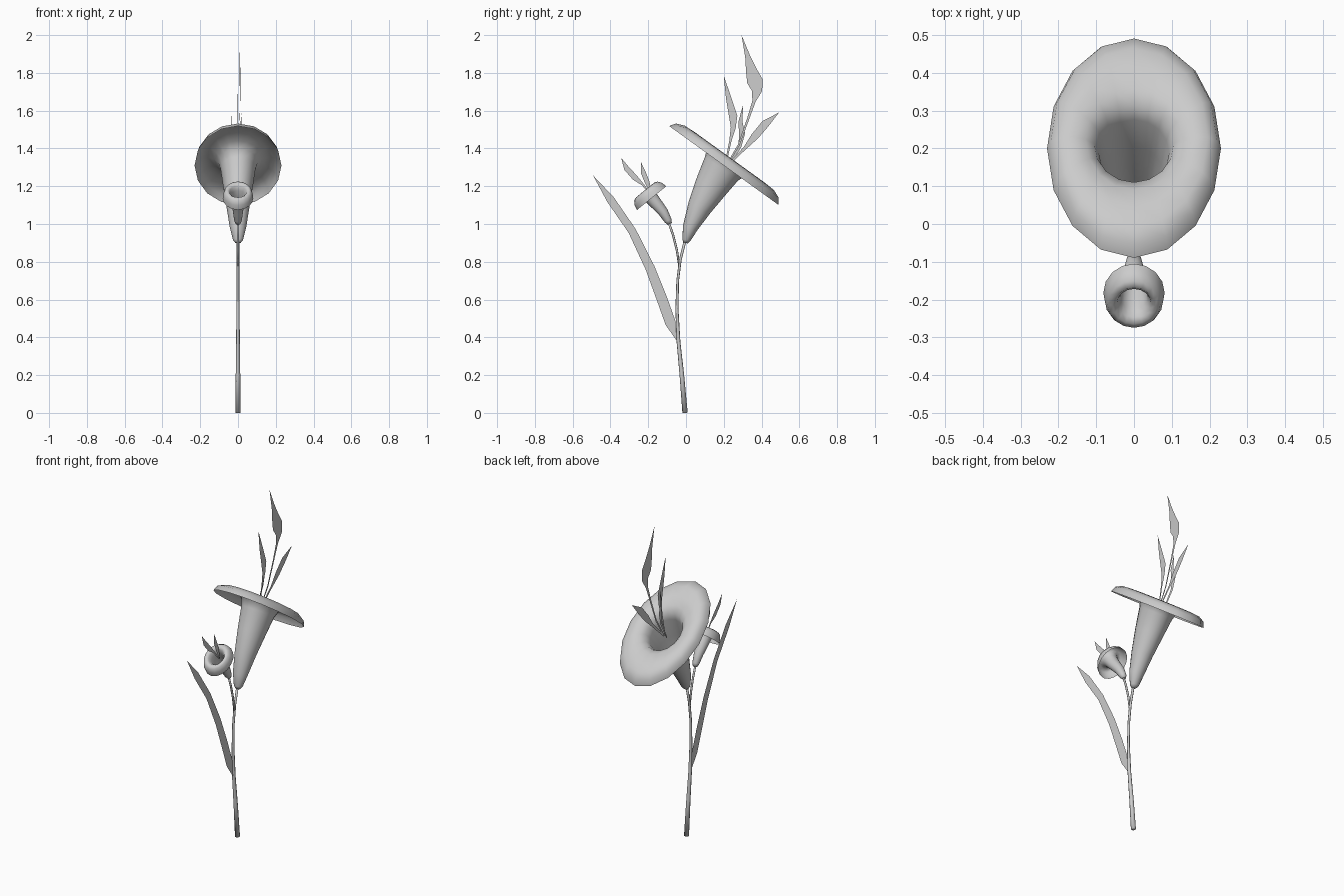
import bpy, bmesh, math
from mathutils import Vector


def finish(name, bm, smooth=True):
    mesh = bpy.data.meshes.new(name)
    bm.to_mesh(mesh)
    bm.free()
    for p in mesh.polygons:
        p.use_smooth = smooth
    obj = bpy.data.objects.new(name, mesh)
    bpy.context.collection.objects.link(obj)
    return obj


def loft(name, rings, sides, cap_end=False):
    """Skin elliptical rings (y, z, tilt in degrees, x radius, slope radius)."""
    bm = bmesh.new()
    loops = []
    for y, z, tilt, rx, rs in rings:
        t = math.radians(tilt)
        loop = []
        for i in range(sides):
            a = 2 * math.pi * i / sides
            s = rs * math.sin(a)
            loop.append(bm.verts.new((rx * math.cos(a), y + s * math.cos(t), z - s * math.sin(t))))
        loops.append(loop)
    for a, b in zip(loops, loops[1:]):
        for i in range(sides):
            j = (i + 1) % sides
            bm.faces.new((a[i], b[i], b[j], a[j]))
    bm.faces.new(loops[0])
    if cap_end:
        bm.faces.new(loops[-1])
    bmesh.ops.recalc_face_normals(bm, faces=bm.faces)
    return finish(name, bm)


def lip(y, z, tilt, profile):
    """Rings of a curled-back lip: (height along the axis, x radius, slope radius)."""
    t = math.radians(tilt)
    return [(y + h * math.sin(t), z + h * math.cos(t), tilt, rx, rs) for h, rx, rs in profile]


def blade(name, spine, x0=0.0, lean=0.0, y0=0.0):
    """Flat leaf in the side plane from spine points (y, z, half width)."""
    bm = bmesh.new()
    pairs = []
    for i, (y, z, w) in enumerate(spine):
        a, b = spine[max(i - 1, 0)], spine[min(i + 1, len(spine) - 1)]
        d = Vector((b[0] - a[0], b[1] - a[1])).normalized()
        pair = []
        for s in (-1, 1):
            py, pz = y - s * w * d.y, z + s * w * d.x
            pair.append(bm.verts.new((x0 + lean * (py - y0), py, pz)))
        pairs.append(pair)
    for a, b in zip(pairs, pairs[1:]):
        bm.faces.new((a[0], b[0], b[1], a[1]))
    bmesh.ops.remove_doubles(bm, verts=bm.verts, dist=1e-5)
    return finish(name, bm, False)


# Main stem and side branch
loft("stem", [(-.005, 0, -4, .014, .014), (-.022, .2, -5, .012, .012), (-.04, .38, -5, .010, .010),
              (-.048, .55, -1, .008, .008), (-.044, .7, 4, .007, .007),
              (-.03, .81, 10, .007, .007), (-.003, .92, 15, .007, .007)], 8, True)
loft("side_branch", [(-.035, .77, -8, .005, .005), (-.048, .86, -12, .006, .006),
                     (-.068, .94, -18, .006, .006), (-.092, 1.01, -22, .006, .006)], 8, True)

# Large trumpet flower, wide oval lip curling back
loft("large_flower",
     [(-.003, .90, 12, .014, .012), (.002, .915, 14, .026, .022), (.022, .98, 20, .043, .040),
      (.07, 1.085, 28, .060, .064), (.13, 1.195, 33, .078, .088)]
     + lip(.2, 1.31, 35.8, [(-.02, .093, .108), (.02, .105, .125), (.042, .128, .165), (.053, .16, .225),
                            (.05, .195, .29), (.032, .22, .335), (0, .23, .357)]), 16)

# Small flower on the branch
loft("small_flower",
     [(-.086, 1.0, -22, .012, .012), (-.095, 1.018, -26, .02, .02), (-.122, 1.065, -32, .027, .027)]
     + lip(-.182, 1.137, -39, [(-.02, .034, .034), (.02, .037, .038), (.043, .045, .048),
                               (.055, .056, .062), (.048, .07, .08), (.027, .078, .094), (0, .081, .099)]), 16)

# Long leaf low on the stem
blade("long_leaf", [(-.492, 1.257, 0), (-.40, 1.13, .021), (-.285, .963, .021), (-.19, .767, .025),
                    (-.127, .603, .028), (-.082, .476, .028), (-.037, .37, .003)])

# Slender blades rising from the large flower
blade("tall_blade", [(.294, 2.0, 0), (.327, 1.885, .014), (.347, 1.81, .03), (.365, 1.755, .042),
                     (.376, 1.705, .027), (.36, 1.65, .009), (.33, 1.56, .006),
                     (.28, 1.42, .005), (.21, 1.3, .004)], 0, .07, .2)
blade("middle_blade", [(.2, 1.785, 0), (.225, 1.67, .014), (.25, 1.57, .022), (.25, 1.51, .013),
                       (.235, 1.44, .006), (.205, 1.3, .004)], -.003, .05, .2)
blade("short_blade", [(.302, 1.63, 0), (.288, 1.54, .011), (.297, 1.48, .016),
                      (.285, 1.41, .008), (.22, 1.3, .004)], -.024, -.12, .21)
blade("outer_blade", [(.492, 1.59, 0), (.42, 1.53, .021), (.365, 1.465, .02),
                      (.31, 1.40, .008), (.21, 1.3, .004)], 0, .07, .2)

# Two little blades rising from the small flower
blade("small_blade_outer", [(-.343, 1.35, 0), (-.315, 1.295, .014), (-.27, 1.245, .015),
                            (-.23, 1.21, .006), (-.18, 1.15, .003)], -.004)
blade("small_blade_inner", [(-.238, 1.327, 0), (-.225, 1.27, .013), (-.207, 1.225, .013),
                            (-.18, 1.15, .003)], .004)
